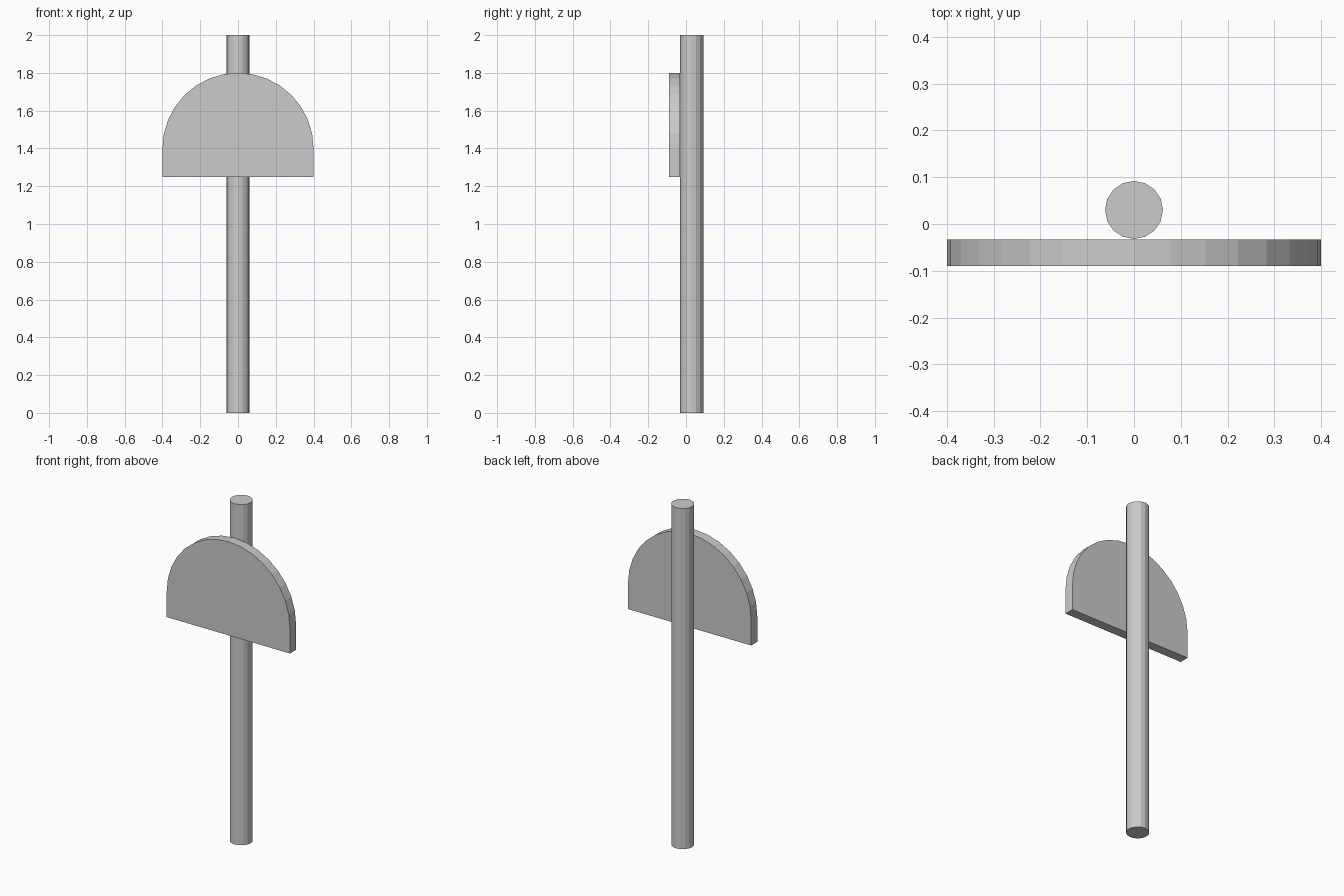
import bpy, bmesh
from math import sin, cos, pi

if "Cube" in bpy.data.objects:
    bpy.data.objects.remove(bpy.data.objects["Cube"])

# round post behind the board
bpy.ops.mesh.primitive_cylinder_add(vertices=16, radius=0.062, depth=2.0,
                                    location=(0, 0.03, 1.0))
bpy.context.object.name = "post"

# arched board: half circle on a short straight skirt, extruded backwards
R, ARC_Z, BASE_Z = 0.4, 1.4, 1.25
FRONT_Y, BACK_Y, STEPS = -0.09, -0.033, 16
profile = [(-R, BASE_Z), (R, BASE_Z)]
profile += [(R * cos(pi * i / STEPS), ARC_Z + R * sin(pi * i / STEPS))
            for i in range(STEPS + 1)]

bm = bmesh.new()
face = bm.faces.new([bm.verts.new((x, FRONT_Y, z)) for x, z in profile])
ext = bmesh.ops.extrude_face_region(bm, geom=[face], use_keep_orig=True)
moved = [g for g in ext["geom"] if isinstance(g, bmesh.types.BMVert)]
bmesh.ops.translate(bm, verts=moved, vec=(0, BACK_Y - FRONT_Y, 0))
bmesh.ops.recalc_face_normals(bm, faces=bm.faces)
mesh = bpy.data.meshes.new("arched_board")
bm.to_mesh(mesh)
bm.free()
bpy.context.collection.objects.link(bpy.data.objects.new("arched_board", mesh))
